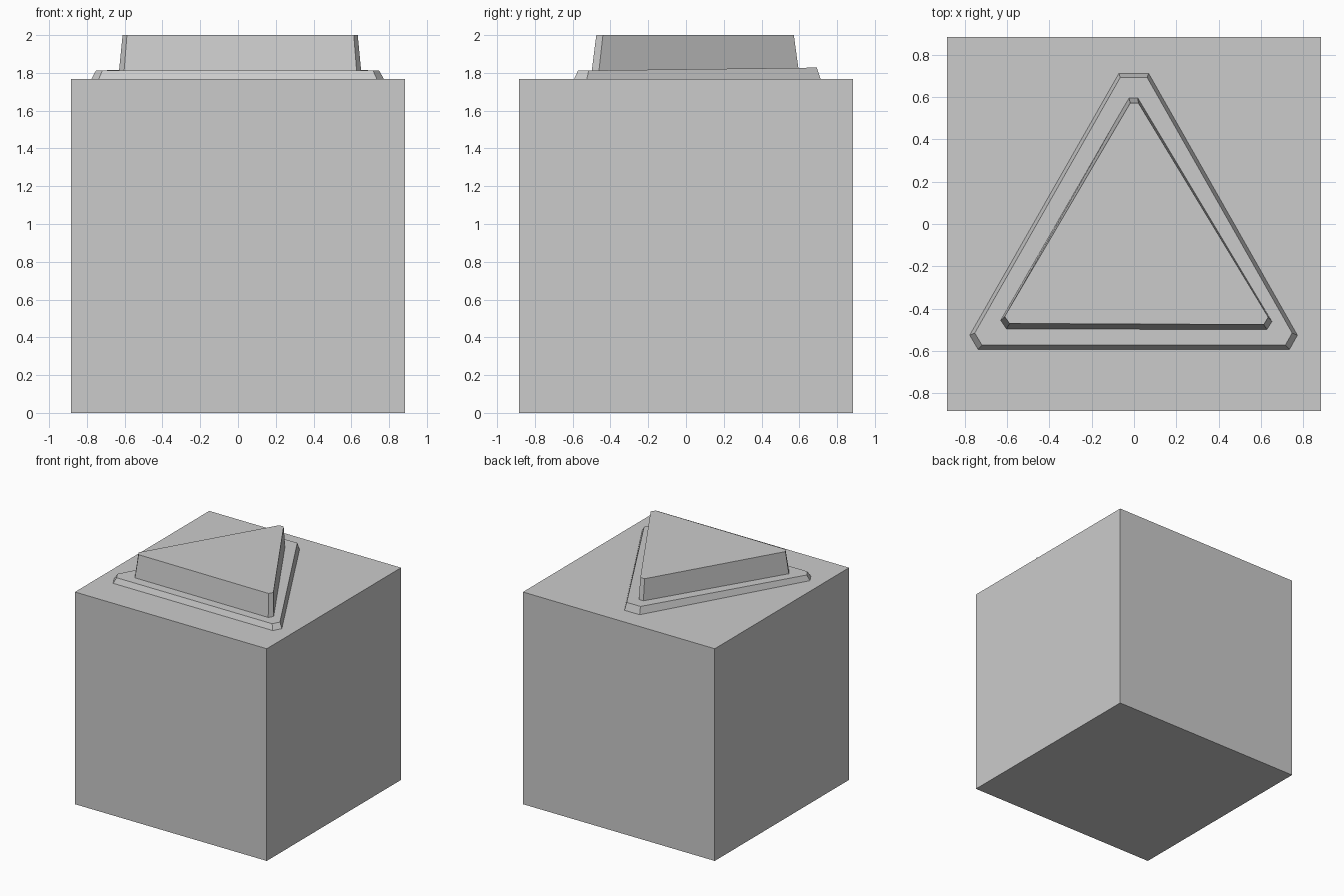
import bpy, bmesh

if "Cube" in bpy.data.objects:
    bpy.data.objects.remove(bpy.data.objects["Cube"])

HALF = 0.884
BOX_TOP = 1.768


def loft(name, base, top):
    """Closed solid between two outlines with matching points."""
    bm = bmesh.new()
    lo = [bm.verts.new(p) for p in base]
    hi = [bm.verts.new(p) for p in top]
    n = len(lo)
    bm.faces.new(lo[::-1])
    bm.faces.new(hi)
    for i in range(n):
        j = (i + 1) % n
        bm.faces.new((lo[i], lo[j], hi[j], hi[i]))
    bmesh.ops.recalc_face_normals(bm, faces=bm.faces)
    mesh = bpy.data.meshes.new(name)
    bm.to_mesh(mesh)
    bm.free()
    obj = bpy.data.objects.new(name, mesh)
    bpy.context.collection.objects.link(obj)
    return obj


def at_height(outline, height):
    return [(x, y, height(y)) for x, y in outline]


# Main block
square = [(-HALF, -HALF), (HALF, -HALF), (HALF, HALF), (-HALF, HALF)]
loft("block", at_height(square, lambda y: 0), at_height(square, lambda y: BOX_TOP))

# Thin triangular plate with cut corners, its top rising slightly to the back
plate_base = [(-0.737, -0.592), (0.735, -0.592), (0.772, -0.525),
              (0.069, 0.712), (-0.071, 0.712), (-0.776, -0.525)]
plate_top = [(-0.718, -0.572), (0.715, -0.572), (0.747, -0.515),
             (0.062, 0.692), (-0.065, 0.692), (-0.752, -0.515)]
loft("triangle_plate", at_height(plate_base, lambda y: BOX_TOP),
     at_height(plate_top, lambda y: 1.812 + 0.0126 * (y + 0.57)))

# Raised tapered triangular button
button_base = [(-0.603, -0.496), (0.628, -0.499), (0.652, -0.461),
               (0.018, 0.597), (-0.024, 0.597), (-0.630, -0.455)]
button_top = [(-0.588, -0.470), (0.613, -0.475), (0.634, -0.440),
              (0.021, 0.571), (-0.018, 0.571), (-0.611, -0.437)]
loft("triangle_button", at_height(button_base, lambda y: 1.81),
     at_height(button_top, lambda y: 2.0))
